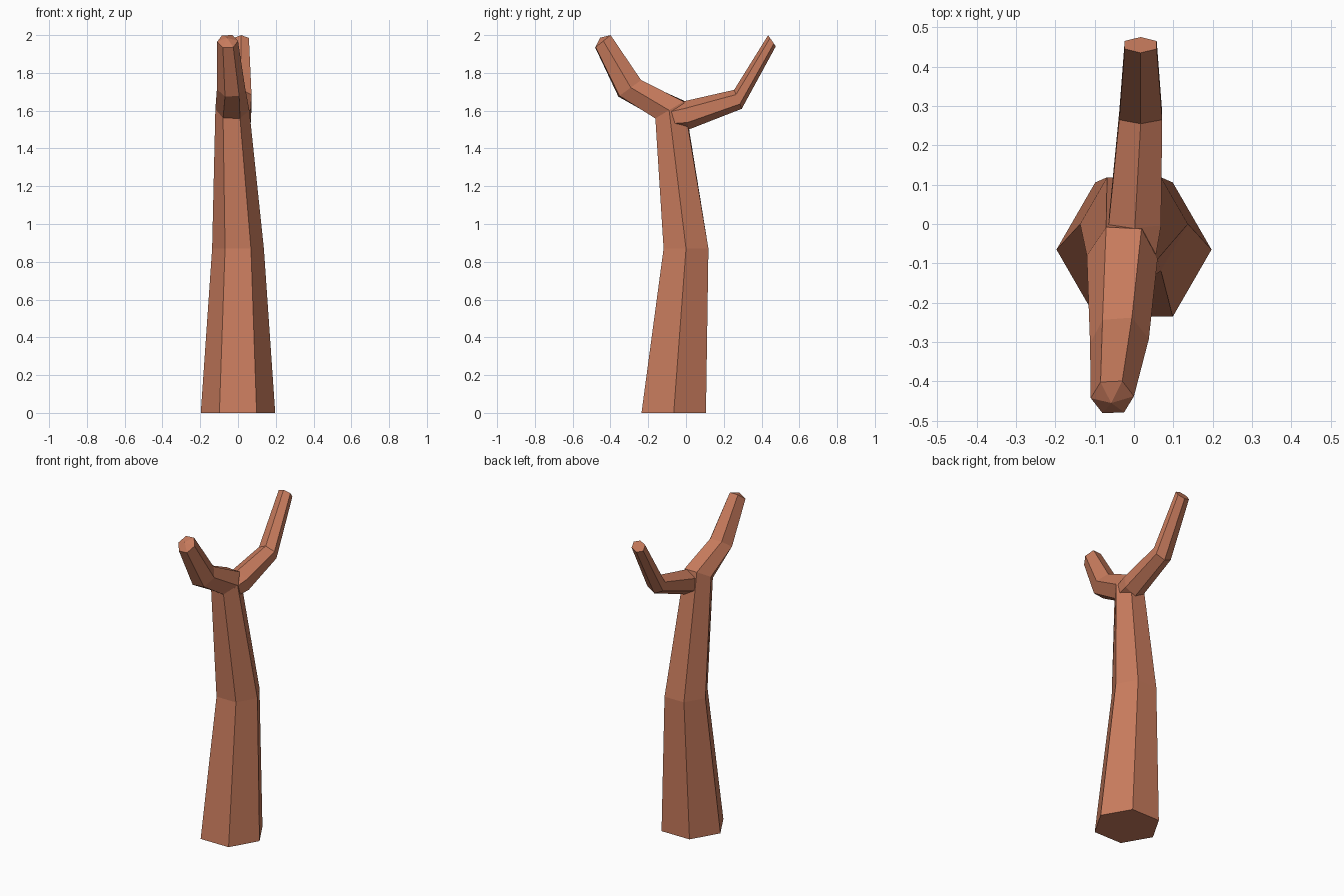
import bpy
import bmesh
from math import cos, sin, pi, radians
from mathutils import Vector

cube = bpy.data.objects.get("Cube")
if cube:
    bpy.data.objects.remove(cube, do_unlink=True)

SIDES = 6

bark = bpy.data.materials.new("warm_brown_bark")
bark.use_nodes = True
colour = (0.58, 0.2, 0.11, 1)
bark.diffuse_color = colour
bark.node_tree.nodes["Principled BSDF"].inputs["Base Color"].default_value = colour


def limb(name, rings, apex=None):
    """Six-sided limb. Each ring: centre, x radius, cross radius, tilt, roll."""
    bm = bmesh.new()
    loops = []
    for centre, rx, ry, tilt, roll in rings:
        t = radians(tilt)
        across = Vector((0, cos(t), sin(t)))
        loop = []
        for i in range(SIDES):
            a = 2 * pi * i / SIDES + radians(roll)
            p = Vector(centre) + Vector((rx * cos(a), 0, 0)) + across * ry * sin(a)
            loop.append(bm.verts.new(p))
        loops.append(loop)
    for low, high in zip(loops, loops[1:]):
        for i in range(SIDES):
            j = (i + 1) % SIDES
            bm.faces.new((low[i], low[j], high[j], high[i]))
    bm.faces.new(loops[0][::-1])
    # Closed end, flat or slightly domed
    if apex:
        tip = bm.verts.new(apex)
        for i in range(SIDES):
            bm.faces.new((loops[-1][i], loops[-1][(i + 1) % SIDES], tip))
    else:
        bm.faces.new(loops[-1])
    bmesh.ops.recalc_face_normals(bm, faces=bm.faces)
    mesh = bpy.data.meshes.new(name)
    bm.to_mesh(mesh)
    bm.free()
    mesh.materials.append(bark)
    obj = bpy.data.objects.new(name, mesh)
    bpy.context.collection.objects.link(obj)
    return obj


# Trunk bending forward into the front branch
limb("trunk_and_front_branch", [
    ((0, -0.065, 0), 0.197, 0.197, 0, 0),
    ((0, 0, 0.87), 0.137, 0.137, 0, 0),
    ((-0.03, -0.085, 1.605), 0.09, 0.101, 31, -3),
    ((-0.037, -0.298, 1.718), 0.075, 0.082, 36, 5),
    ((-0.055, -0.44, 1.967), 0.055, 0.059, 39, 3),
], apex=(-0.058, -0.455, 1.986))

# Back branch growing out of the fork
limb("back_branch", [
    ((-0.005, -0.1, 1.56), 0.065, 0.06, 99, 30),
    ((0.002, 0.002, 1.575), 0.077, 0.076, 99, 30),
    ((0.017, 0.275, 1.66), 0.063, 0.054, 112, 30),
    ((0.017, 0.455, 1.97), 0.047, 0.036, 124, 30),
])
